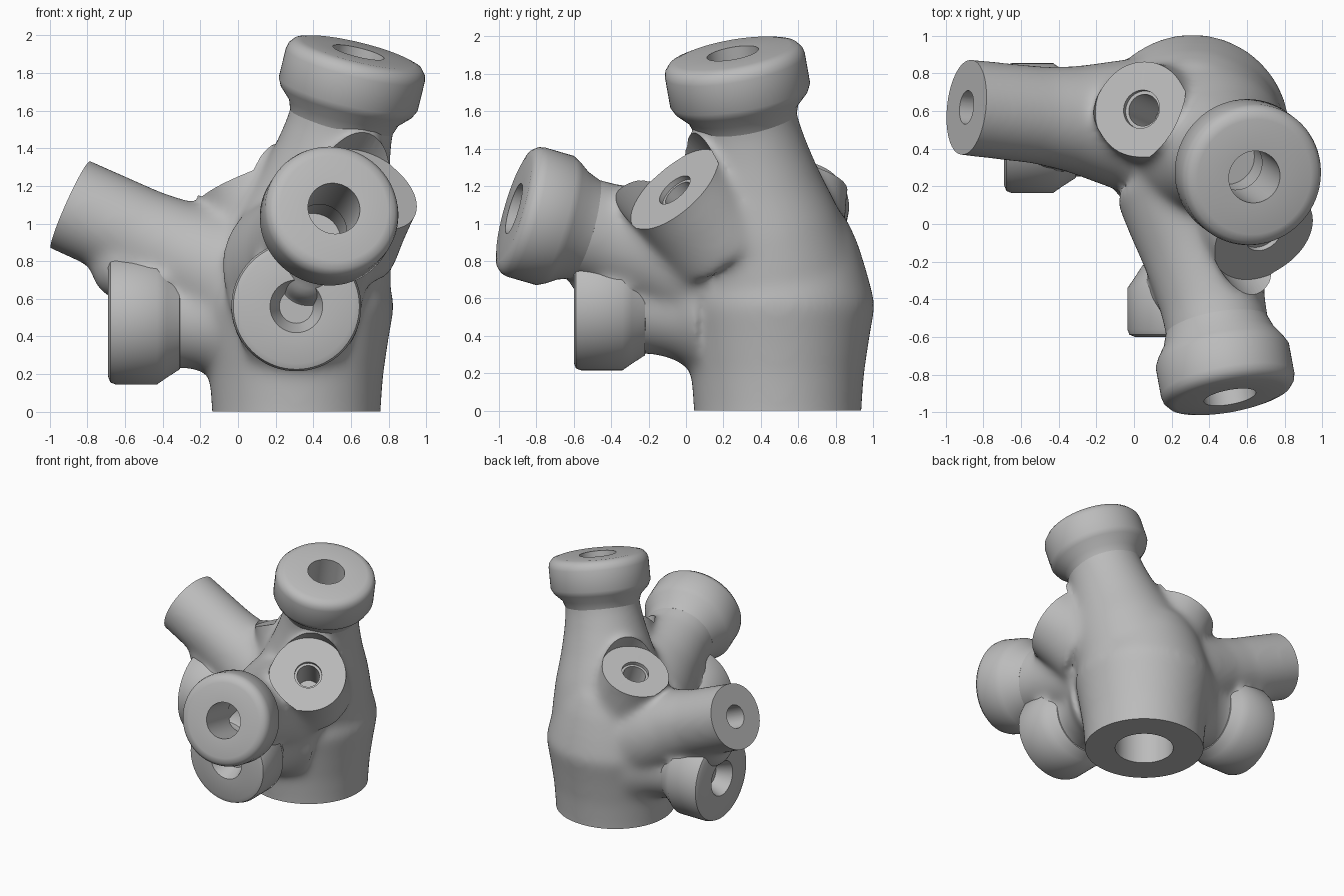
import bpy, bmesh, math
from mathutils import Vector, Matrix

if "Cube" in bpy.data.objects:
    bpy.data.objects.remove(bpy.data.objects["Cube"], do_unlink=True)

grey = bpy.data.materials.new("cast grey")
grey.use_nodes = True
grey.diffuse_color = (0.5, 0.5, 0.5, 1)
grey.node_tree.nodes["Principled BSDF"].inputs["Base Color"].default_value = (0.5, 0.5, 0.5, 1)


def lathe(bm, profile, origin, axis, closed=False, grow=0.0, steps=72):
    """Revolve (radius, distance) points around an axis, adding to bm."""
    before = set(bm.verts)
    vs = [bm.verts.new((r + grow if r else 0, 0, t)) for r, t in profile]
    edges = [bm.edges.new(pair) for pair in zip(vs, vs[1:])]
    if closed:
        edges.append(bm.edges.new((vs[-1], vs[0])))
    bmesh.ops.spin(bm, geom=vs + edges, cent=(0, 0, 0), axis=(0, 0, 1),
                   angle=math.tau, steps=steps)
    new = [v for v in bm.verts if v not in before]
    bmesh.ops.remove_doubles(bm, verts=new, dist=1e-5)
    new = [v for v in bm.verts if v not in before]
    turn = Vector(axis).to_track_quat('Z', 'Y').to_matrix().to_4x4()
    bmesh.ops.transform(bm, matrix=Matrix.Translation(origin) @ turn, verts=new)


def finish(bm, name):
    bmesh.ops.recalc_face_normals(bm, faces=bm.faces[:])
    mesh = bpy.data.meshes.new(name)
    bm.to_mesh(mesh)
    bm.free()
    mesh.materials.append(grey)
    ob = bpy.data.objects.new(name, mesh)
    bpy.context.collection.objects.link(ob)
    return ob


def solid(name, profile, origin, axis, closed=False):
    bm = bmesh.new()
    lathe(bm, profile, origin, axis, closed)
    return finish(bm, name)


def activate(ob):
    bpy.ops.object.select_all(action='DESELECT')
    ob.select_set(True)
    bpy.context.view_layer.objects.active = ob


def smooth(ob, degrees):
    activate(ob)
    bpy.ops.object.shade_smooth_by_angle(angle=math.radians(degrees))


# Axes: every branch leaves a common hub
hub = Vector((0.31, 0.49, 0.56))
front_start = Vector((0.25, 0.49, 0.67))
front_boss_start = Vector((0.31, 0.49, 0.56))
left_boss_start = Vector((0.31, 0.51, 0.49))
neck_end = Vector((0.64, 0.25, 1.91))
front_end = Vector((0.51, -0.92, 1.08))
side_end = Vector((-0.89, 0.62, 1.10))
pad_a = Vector((0.04, 0.61, 1.22))
pad_b = Vector((0.69, -0.06, 1.18))
neck, front, side = neck_end - hub, front_end - front_start, side_end - hub
FRONT, SIDE, UP = (0, -1, 0), (-1, 0, 0), (0, 0, 1)


# Core casting: overlapping turned shapes, melted together
bm = bmesh.new()


def core(profile, origin, axis):
    first, last = profile[0][1], profile[-1][1]
    lathe(bm, [(0, first)] + profile + [(0, last)], origin, axis, grow=0.008)


core([(0.44, -0.15), (0.44, 0), (0.455, 0.2), (0.485, 0.4), (0.515, 0.57),
      (0.47, 0.74), (0.42, 0.9), (0.36, 1.03), (0.25, 1.13)], (hub.x, hub.y, 0), UP)
core([(0.45, 0.25), (0.4, 0.48), (0.34, 0.68), (0.3, 0.85), (0.275, 1.0),
      (0.275, 1.25)], hub, neck)
core([(0.4, 0.3), (0.36, 0.5), (0.315, 0.7), (0.29, 0.85), (0.27, 1.0),
      (0.27, 1.33)], front_start, front)
core([(0.36, 0.32), (0.32, 0.5), (0.275, 0.7), (0.252, 0.9), (0.248, 1.5)], hub, side)

bosses = {"front_boss": (front_boss_start, FRONT, 1.09),
          "side_boss": (left_boss_start, SIDE, 1.0)}
for start, axis, L in bosses.values():
    core([(0.36, L - 0.66), (0.28, L - 0.54), (0.25, L - 0.42), (0.25, L - 0.3)], start, axis)
    core([(0.32, L - 0.3), (0.33, L - 0.15)], start, axis)

pads = [(pad_a, 0.25), (pad_b, 0.28)]
for centre, r in pads:
    d = (centre - hub).length
    core([(r + 0.05, d - 0.4), (r + 0.02, d - 0.2), (r, d), (r, d + 0.12)],
         hub, centre - hub)

# Webs between each boss and the branch above it
for centre, r in (((-0.58, 0.55, 0.78), 0.2), ((0.38, -0.47, 0.72), 0.15)):
    ball = [(r * math.sin(a * math.pi / 12), -r * math.cos(a * math.pi / 12))
            for a in range(1, 12)]
    core(ball, centre, UP)

body = finish(bm, "body")
remesh = body.modifiers.new("melt", 'REMESH')
remesh.mode = 'VOXEL'
remesh.voxel_size = 0.02
relax = body.modifiers.new("fillet", 'SMOOTH')
relax.factor = 0.5
relax.iterations = 45

# Cutters: flat ends, pad faces and bores
cutters = [
    solid("base_cut", [(0, -0.6), (1.5, -0.6), (1.5, 0), (0, 0)], (0, 0, 0), UP),
    solid("base_bore", [(0, -0.2), (0.22, -0.2), (0.22, 0.4), (0, 0.4)],
          (hub.x, hub.y, 0), UP),
    solid("side_end_cut", [(0, 0), (0.45, 0), (0.45, 0.4), (0, 0.4)], side_end, side),
    solid("side_bore", [(0, -0.5), (0.09, -0.5), (0.09, 0.3), (0, 0.3)], side_end, side),
]
for end, axis in ((neck_end, neck), (front_end, front)):
    cutters.append(solid("collar_bore", [(0, -0.6), (0.144, -0.6), (0.144, 0.1), (0, 0.1)],
                         end, axis))
for centre, r in pads:
    w = r + 0.015
    axis = centre - hub
    cutters.append(solid("pad_cut", [(0, 0), (w, 0), (w, 0.3), (0, 0.3)], centre, axis))
    cutters.append(solid("pad_bore", [(0, -0.4), (0.085, -0.4), (0.085, -0.03),
                                      (0.103, -0.03), (0.103, 0.1), (0, 0.1)], centre, axis))
for cutter in cutters:
    cutter.hide_render = True
    cut = body.modifiers.new(cutter.name, 'BOOLEAN')
    cut.operation = 'DIFFERENCE'
    cut.solver = 'EXACT'
    cut.object = cutter
activate(body)
for name in [m.name for m in body.modifiers]:
    bpy.ops.object.modifier_apply(modifier=name)
for cutter in cutters:
    bpy.data.objects.remove(cutter, do_unlink=True)
smooth(body, 30)

# Thick rounded collars on the neck and front branch
for name, start, axis, R in (("neck_collar", hub, neck, 0.38),
                             ("front_collar", front_start, front, 0.36)):
    L, b = axis.length, 0.14
    ring = [(b, L), (R - 0.07, L), (R - 0.03, L - 0.012), (R - 0.007, L - 0.04),
            (R, L - 0.07), (R, L - 0.23), (R - 0.02, L - 0.27), (0.3, L - 0.33),
            (0.275, L - 0.4), (0.24, L - 0.41), (b, L - 0.41)]
    smooth(solid(name, ring, start, axis, closed=True), 40)

# Round bosses with a blind tapered recess
for name, (start, axis, L) in bosses.items():
    R = 0.345
    disc = [(0, L - 0.12), (0.09, L - 0.12), (0.14, L), (R - 0.04, L),
            (R - 0.01, L - 0.012), (R, L - 0.04), (R, L - 0.26), (0.31, L - 0.31),
            (0.265, L - 0.38), (0.2, L - 0.4), (0, L - 0.4)]
    smooth(solid(name, disc, start, axis), 40)
